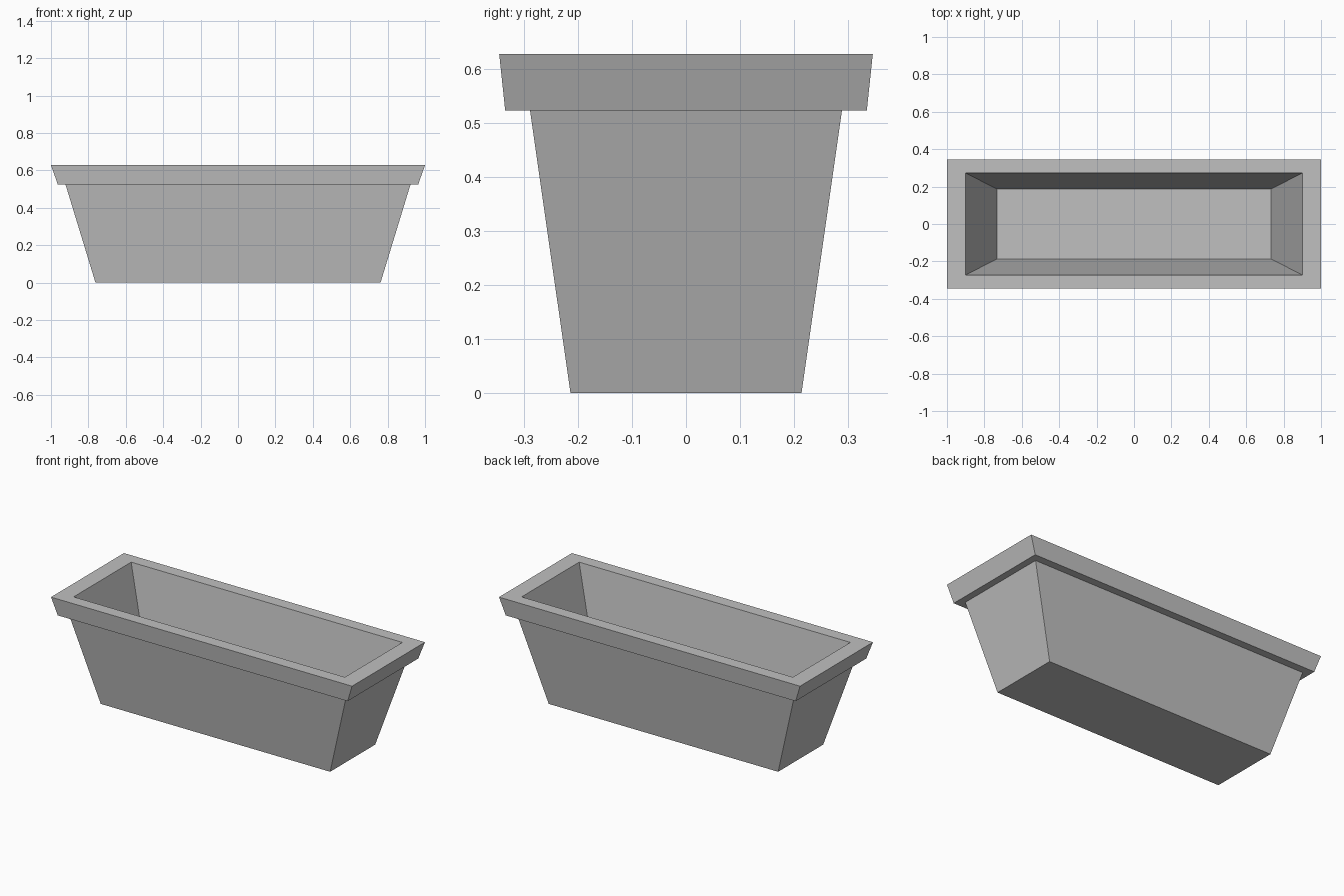
import bpy
import bmesh

cube = bpy.data.objects.get("Cube")
if cube:
    bpy.data.objects.remove(cube, do_unlink=True)

# Plain grey material
grey = bpy.data.materials.new("plain_grey")
grey.use_nodes = True
colour = (0.53, 0.53, 0.53, 1.0)
grey.diffuse_color = colour
grey.node_tree.nodes["Principled BSDF"].inputs["Base Color"].default_value = colour


def rectangle(bm, half_x, half_y, z):
    corners = ((-1, -1), (1, -1), (1, 1), (-1, 1))
    return [bm.verts.new((sx * half_x, sy * half_y, z)) for sx, sy in corners]


def loft(name, sections, material):
    """Skin a stack of rectangles and cap both ends."""
    bm = bmesh.new()
    rings = [rectangle(bm, *s) for s in sections]
    for low, high in zip(rings, rings[1:]):
        for i in range(4):
            j = (i + 1) % 4
            bm.faces.new((low[i], low[j], high[j], high[i]))
    bm.faces.new(rings[0][::-1])
    bm.faces.new(rings[-1])
    bmesh.ops.recalc_face_normals(bm, faces=bm.faces)
    mesh = bpy.data.meshes.new(name)
    bm.to_mesh(mesh)
    bm.free()
    mesh.materials.append(material)
    obj = bpy.data.objects.new(name, mesh)
    bpy.context.collection.objects.link(obj)
    return obj


# Tapered trough: half width, half depth, height of each section
loft("planter_trough", [
    (0.762, 0.214, 0.0),      # base
    (0.922, 0.289, 0.524),    # top of the body
    (0.963, 0.335, 0.524),    # underside of the rim
    (1.0, 0.346, 0.628),      # outer rim edge
    (0.901, 0.273, 0.628),    # opening
    (0.733, 0.187, 0.065),    # inner floor
], grey)
